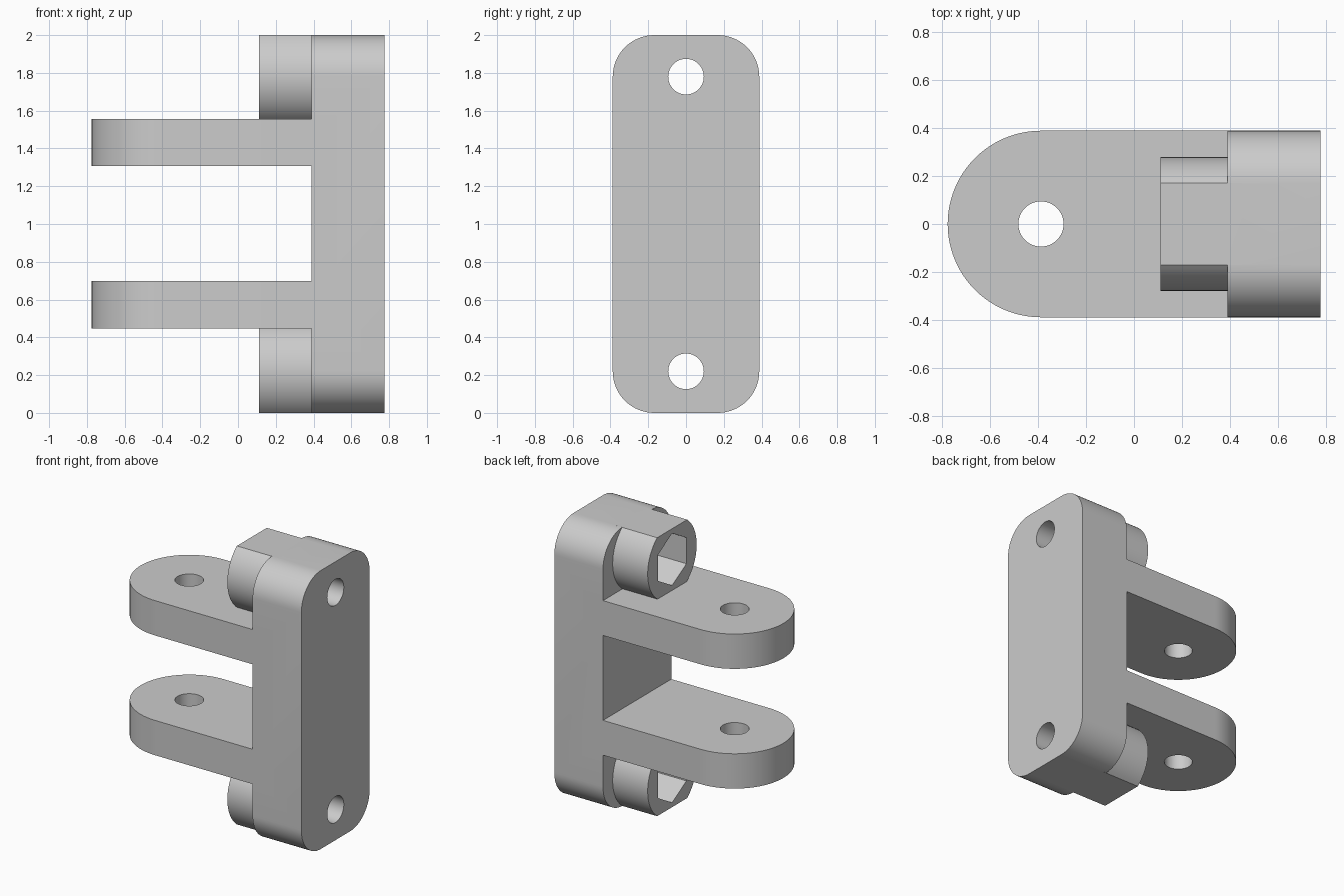
import bpy, bmesh
from math import sin, cos, pi, radians, asin
from mathutils import Vector

old = bpy.data.objects.get("Cube")
if old:
    bpy.data.objects.remove(old, do_unlink=True)

grey = bpy.data.materials.new("light grey")
grey.use_nodes = True
colour = (0.6, 0.6, 0.6, 1)
grey.diffuse_color = colour
grey.node_tree.nodes["Principled BSDF"].inputs["Base Color"].default_value = colour


def arc(cx, cy, r, start, end, steps):
    """Points along an arc, angles in degrees."""
    angles = [radians(start + (end - start) * i / steps) for i in range(steps + 1)]
    return [(cx + r * cos(a), cy + r * sin(a)) for a in angles]


def prism(name, outline, axis, low, high):
    """Extrude an outline: (y, z) points along X or (x, y) points along Z."""
    place = (lambda u, v: (low, u, v)) if axis == "X" else (lambda u, v: (u, v, low))
    step = Vector((high - low, 0, 0) if axis == "X" else (0, 0, high - low))
    bm = bmesh.new()
    face = bm.faces.new([bm.verts.new(place(u, v)) for u, v in outline])
    out = bmesh.ops.extrude_face_region(bm, geom=[face])
    moved = [g for g in out["geom"] if isinstance(g, bmesh.types.BMVert)]
    bmesh.ops.translate(bm, verts=moved, vec=step)
    bmesh.ops.recalc_face_normals(bm, faces=bm.faces)
    mesh = bpy.data.meshes.new(name)
    bm.to_mesh(mesh)
    bm.free()
    mesh.materials.append(grey)
    obj = bpy.data.objects.new(name, mesh)
    bpy.context.collection.objects.link(obj)
    return obj


def combine(body, other, operation):
    """Apply a boolean to the body and discard the other solid."""
    mod = body.modifiers.new(operation, "BOOLEAN")
    mod.operation, mod.solver, mod.object = operation, "EXACT", other
    bpy.context.view_layer.objects.active = body
    bpy.ops.object.modifier_apply(modifier=mod.name)
    bpy.data.objects.remove(other, do_unlink=True)


HALF, END, FACE = 0.388, 0.775, 0.388   # half width, half length, plate face
CORNER, HOLE = 0.22, 0.094
BOSS_R, BOSS_X = 0.278, 0.11

# Rounded mounting plate
outline = []
for i, (y, z) in enumerate([(1, 1), (-1, 1), (-1, -1), (1, -1)]):
    outline += arc(y * (HALF - CORNER), 1 + z * (1 - CORNER), CORNER,
                   90 * i, 90 * i + 90, 16)
bracket = prism("clevis_bracket", outline, "X", FACE, END)

# Two round-ended arms
for z in (0.447, 1.307):
    tongue = arc(HALF - END, 0, HALF, 90, 270, 48) + [(0.5, -HALF), (0.5, HALF)]
    combine(bracket, prism("arm", tongue, "Z", z, z + 0.25), "UNION")

# Nut bosses, flattened flush with the plate ends
flat = asin(CORNER / BOSS_R) * 180 / pi
for z, turn in ((2 - CORNER, 180), (CORNER, 0)):
    ring = arc(0, z, BOSS_R, turn - flat, turn + 180 + flat, 56)
    if turn == 0:
        ring = arc(0, z, BOSS_R, -flat, 180 + flat, 56)
    combine(bracket, prism("nut_boss", ring, "X", BOSS_X, 0.45), "UNION")

# Bolt holes and hexagonal nut pockets
for z in (2 - CORNER, CORNER):
    bolt = arc(0, z, HOLE, 0, 352.5, 47)
    combine(bracket, prism("bolt_hole", bolt, "X", 0, 1), "DIFFERENCE")
    pocket = arc(0, z, 0.187, 30, 330, 5)
    combine(bracket, prism("nut_pocket", pocket, "X", 0, BOSS_X + 0.35), "DIFFERENCE")

# Pivot hole through both arms
pivot = arc(HALF - END, 0, HOLE, 0, 352.5, 47)
combine(bracket, prism("pivot_hole", pivot, "Z", 0.2, 1.8), "DIFFERENCE")

# Smooth the round surfaces and keep the edges sharp
bpy.ops.object.select_all(action="DESELECT")
bracket.select_set(True)
bpy.context.view_layer.objects.active = bracket
bpy.ops.object.shade_smooth_by_angle(angle=radians(25))
